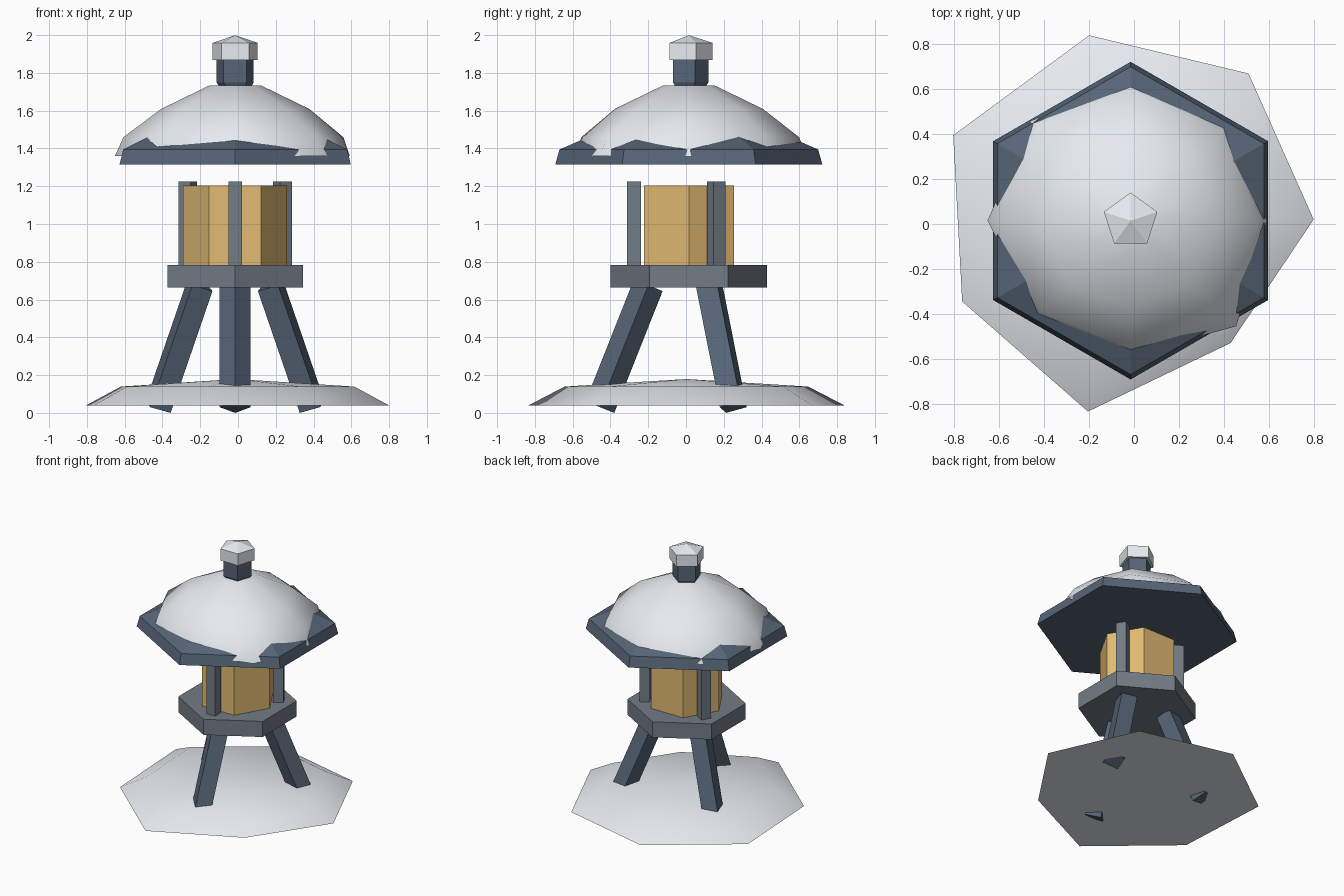
import bpy, bmesh
from math import radians, sin, cos, pi
from mathutils import Vector, Matrix

if "Cube" in bpy.data.objects:
    bpy.data.objects.remove(bpy.data.objects["Cube"])

CX, CY = -0.015, 0.015          # axis of the lantern
TRI = [-90, 30, 150]            # leg and post directions


def material(name, rgb):
    m = bpy.data.materials.new(name)
    m.diffuse_color = (*rgb, 1)
    m.use_nodes = True
    m.node_tree.nodes["Principled BSDF"].inputs["Base Color"].default_value = m.diffuse_color
    return m


slate = material("slate", (0.095, 0.13, 0.185))
stone = material("stone", (0.17, 0.20, 0.24))
glow = material("glow", (0.76, 0.50, 0.17))
snow = material("snow", (0.80, 0.83, 0.88))


def finish(name, bm, mat, smooth=None):
    bmesh.ops.recalc_face_normals(bm, faces=bm.faces)
    me = bpy.data.meshes.new(name)
    bm.to_mesh(me)
    bm.free()
    ob = bpy.data.objects.new(name, me)
    bpy.context.collection.objects.link(ob)
    me.materials.append(mat)
    if smooth:
        bpy.ops.object.select_all(action='DESELECT')
        bpy.context.view_layer.objects.active = ob
        ob.select_set(True)
        bpy.ops.object.shade_smooth_by_angle(angle=radians(smooth))
    return ob


def stack(name, rings, mat, apex=None, smooth=None):
    """Solid from a stack of equal-count point rings, optional apex point."""
    bm = bmesh.new()
    loops = [[bm.verts.new(p) for p in r] for r in rings]
    n = len(loops[0])
    bm.faces.new(loops[0])
    for a, b in zip(loops, loops[1:]):
        for i in range(n):
            j = (i + 1) % n
            bm.faces.new((a[i], a[j], b[j], b[i]))
    if apex:
        top = bm.verts.new(apex)
        for i in range(n):
            bm.faces.new((loops[-1][i], loops[-1][(i + 1) % n], top))
    else:
        bm.faces.new(loops[-1])
    return finish(name, bm, mat, smooth)


def ring(n, r, z, start=90):
    radii = r if isinstance(r, list) else [r] * n
    return [(CX + q * cos(radians(start) + 2 * pi * i / n),
             CY + q * sin(radians(start) + 2 * pi * i / n), z)
            for i, q in enumerate(radii)]


# Snow mound on the ground
rim = [(0.8, 0.02), (0.51, 0.67), (-0.2, 0.84), (-0.805, 0.395),
       (-0.765, -0.345), (-0.205, -0.835), (0.43, -0.53)]
stack("ground_snow", [[(x, y, 0.04) for x, y in rim],
                      [(x * 0.77, y * 0.77, 0.14) for x, y in rim]],
      snow, apex=(-0.01, 0.0, 0.18), smooth=50)

# Splayed legs (diamond section) and upright posts
for k, deg in enumerate(TRI):
    out = Vector((cos(radians(deg)), sin(radians(deg)), 0))
    c = Vector((CX, CY, 0))
    foot = c + out * 0.471 + Vector((0, 0, 0.031))
    head = c + out * 0.215 + Vector((0, 0, 0.676))
    axis = (head - foot).normalized()
    side = Vector((0, 0, 1)).cross(out)
    inner = axis.cross(side)
    diamond = [inner * 0.082, side * 0.082, inner * -0.082, side * -0.082]
    stack(f"leg_{k + 1}", [[foot + d for d in diamond],
                           [head + d for d in diamond]], slate)

    bm = bmesh.new()
    bmesh.ops.create_cube(bm, size=1, matrix=Matrix.Translation(c + out * 0.29 + Vector((0, 0, 1.0)))
                          @ Matrix.Rotation(radians(deg), 4, 'Z')
                          @ Matrix.Diagonal((0.073, 0.073, 0.45, 1)))
    finish(f"post_{k + 1}", bm, stone)

# Platform and light chamber
stack("platform", [ring(6, 0.415, 0.665), ring(6, 0.415, 0.785)], stone)
stack("light_box", [ring(6, 0.275, 0.78, 0), ring(6, 0.275, 1.205, 0)], glow)

# Hexagonal roof
stack("roof", [ring(6, 0.707, 1.315), ring(6, 0.685, 1.395), ring(6, 0.1, 1.65)], slate)

# Eight-sided snow cover with an uneven rim
edge = [0.607, 0.60, 0.625, 0.628, 0.637, 0.60, 0.60, 0.665]
stack("roof_snow", [ring(8, edge, 1.36, 0),
                    ring(8, [0.2 + 0.615 * e for e in edge], 1.46, 0),
                    ring(8, 0.392, 1.61, 0),
                    ring(8, 0.135, 1.735, 0)], snow, smooth=60)

# Finial with its snow cap
stack("finial", [ring(5, 0.09, 1.73), ring(5, 0.103, 1.75), ring(5, 0.103, 1.87)], slate)
stack("finial_snow", [ring(5, 0.125, 1.87), ring(5, 0.125, 1.96)],
      snow, apex=(CX, CY, 2.0))

# Stand the lowest leg corners exactly on the ground
bpy.context.view_layer.update()
low = min(v.co.z for o in bpy.data.objects for v in o.data.vertices)
for o in bpy.data.objects:
    o.location.z -= low
